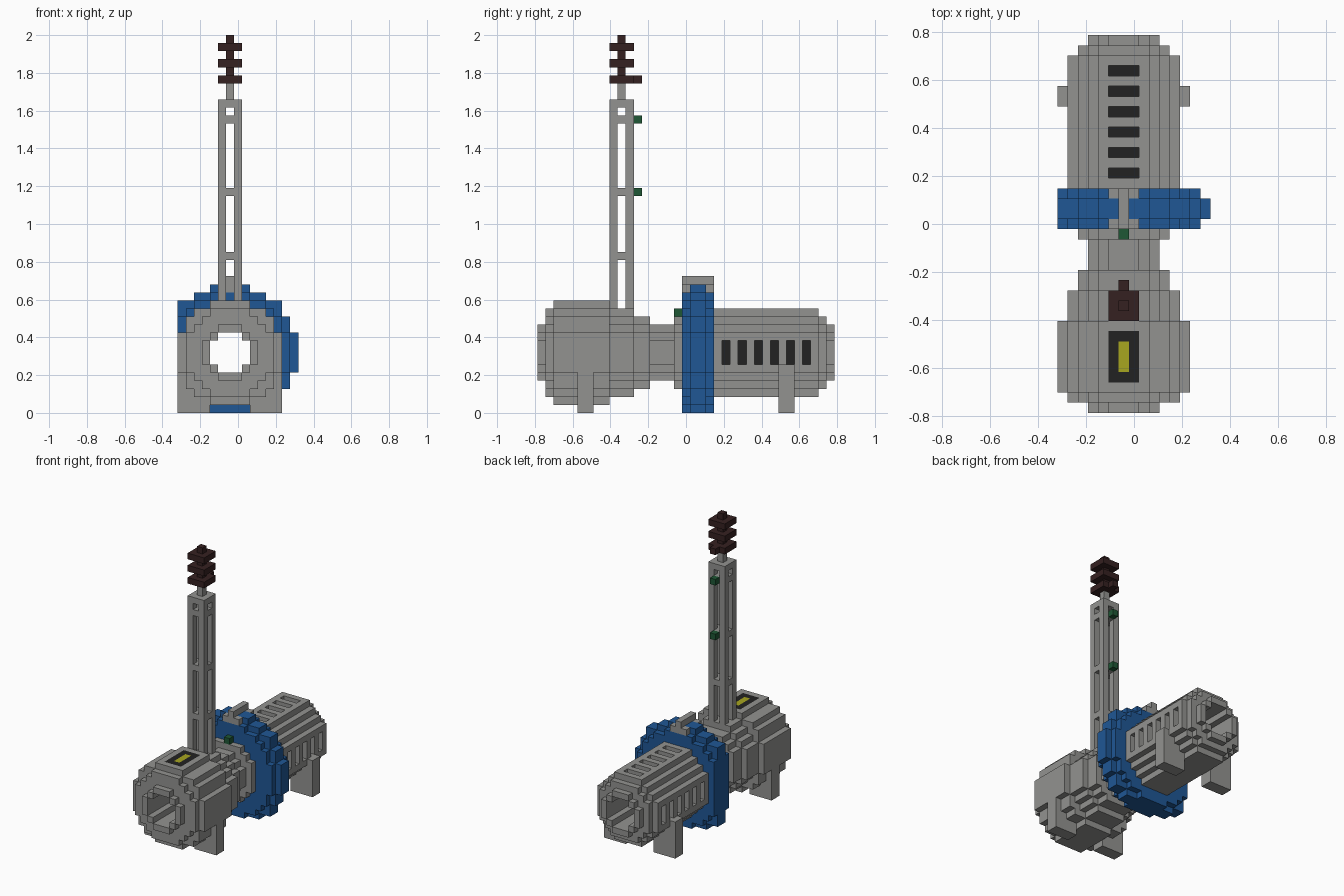
import bpy, bmesh
from mathutils import Vector

cube = bpy.data.objects.get("Cube")
if cube:
    bpy.data.objects.remove(cube, do_unlink=True)

U = 2 / 47  # size of one block


def material(name, r, g, b):
    m = bpy.data.materials.new(name)
    m.use_nodes = True
    m.diffuse_color = (r, g, b, 1)
    m.node_tree.nodes["Principled BSDF"].inputs["Base Color"].default_value = (r, g, b, 1)
    return m


GREY = material("casing grey", .29, .29, .28)
BLUE = material("flywheel blue", .014, .095, .3)
BLACK = material("vent black", .016, .016, .016)
BROWN = material("insulator brown", .036, .015, .015)
GREEN = material("lamp green", .013, .095, .035)
YELLOW = material("display yellow", .39, .38, .014)

STEPS = [(1, 0, 0), (-1, 0, 0), (0, 1, 0), (0, -1, 0), (0, 0, 1), (0, 0, -1)]


def build(name, cells):
    """Skin a dict of (x, y, z) block -> material, measured from the tube axis."""
    bm = bmesh.new()
    mats = list(dict.fromkeys(cells.values()))
    for cell, mat in cells.items():
        for step in STEPS:
            c, n = Vector(cell), Vector(step)
            if tuple(int(v) for v in c + n) in cells:
                continue
            u = Vector((n.y, n.z, n.x)) / 2
            v = n.cross(u)
            mid = c + n / 2
            corners = [mid - u - v, mid + u - v, mid + u + v, mid - u + v]
            place = [((p.x - 1) * U, (p.y - 18) * U, (p.z + 7.5) * U) for p in corners]
            face = bm.faces.new([bm.verts.new(p) for p in place])
            face.material_index = mats.index(mat)
    bmesh.ops.remove_doubles(bm, verts=bm.verts, dist=U / 100)
    bmesh.ops.dissolve_limit(bm, angle_limit=.01, verts=bm.verts, edges=bm.edges,
                             delimit={'MATERIAL'})
    bmesh.ops.triangulate(bm, faces=[f for f in bm.faces if len(f.verts) > 4])
    mesh = bpy.data.meshes.new(name)
    bm.to_mesh(mesh)
    bm.free()
    for m in mats:
        mesh.materials.append(m)
    obj = bpy.data.objects.new(name, mesh)
    bpy.context.collection.objects.link(obj)
    return obj


def block(xs, ys, zs, mat):
    """Solid block of cells; each range includes both ends."""
    span = lambda r: range(r[0], r[1] + 1)
    return {(x, y, z): mat for x in span(xs) for y in span(ys) for z in span(zs)}


def tube(width, ys, mat, bore=5):
    """Stepped round tube along y."""
    cells = block((-8, 8), ys, (-8, 8), mat)
    return {k: m for k, m in cells.items()
            if (bore / 2) ** 2 < k[0] ** 2 + k[2] ** 2 < (width / 2) ** 2}


# Front casing, narrowing toward the flywheel, with a display on top
front = {}
for width, first, last in [(7, 0, 0), (11, 1, 1), (13, 2, 8), (11, 9, 11),
                           (9, 12, 13), (7, 14, 16), (9, 17, 17)]:
    front |= tube(width, (first, last), GREY)
front |= block((-1, 1), (3, 7), (6, 6), BLACK)
front |= block((0, 0), (4, 6), (6, 6), YELLOW)
build("front_casing", front)

# Rear casing with recessed cooling vents on the top and both sides
rear = tube(11, (22, 34), GREY) | tube(9, (35, 35), GREY) | tube(7, (36, 36), GREY)
for y in range(23, 34, 2):
    for i in (-1, 0, 1):
        for x, z in [(i, 5), (5, i), (-5, i)]:
            del rear[x, y, z]
        for x, z in [(i, 4), (4, i), (-4, i)]:
            rear[x, y, z] = BLACK
build("rear_casing", rear)

# Flywheel with a raised middle rim, trimmed flat below and on one side
wheel = tube(15, (18, 21), BLUE) | tube(17, (19, 20), BLUE)
wheel = {k: m for k, m in wheel.items() if k[0] >= -6 and k[2] >= -7}
build("flywheel", wheel)

# Bracket over the flywheel
bracket = block((0, 0), (18, 21), (9, 9), GREY)
for y in (18, 21):
    bracket |= block((-1, 1), (y, y), (8, 8), GREY)
build("flywheel_bracket", bracket)

# Legs
for place, y, top in [("front", 5, -3), ("rear", 30, -2)]:
    for side, xs in [("right", (-6, -3)), ("left", (3, 6))]:
        leg = block(xs, (y, y + 1), (-7, top), GREY)
        taken = front if place == "front" else rear
        build(f"{place}_{side}_leg", {k: m for k, m in leg.items() if k not in taken})

# Lattice mast: four posts tied by plates
mast = {}
for x in (-1, 1):
    for y in (9, 11):
        mast |= block((x, x), (y, y), (6, 31), GREY)
for z in (12, 20, 29, 31):
    mast |= block((-1, 1), (9, 11), (z, z), GREY)
mast |= block((0, 0), (10, 10), (32, 33), GREY)
build("lattice_mast", mast)

# Insulator stack on the mast tip
stack = block((0, 0), (10, 10), (34, 39), BROWN)
for z in (34, 36, 38):
    stack |= block((-1, 1), (9, 11), (z, z), BROWN)
stack[0, 12, 34] = BROWN
build("insulator_stack", stack)

# Small lamps
for name, y, z in [("collar_lamp", 17, 5), ("lower_mast_lamp", 12, 20),
                   ("upper_mast_lamp", 12, 29)]:
    build(name, {(0, y, z): GREEN})
